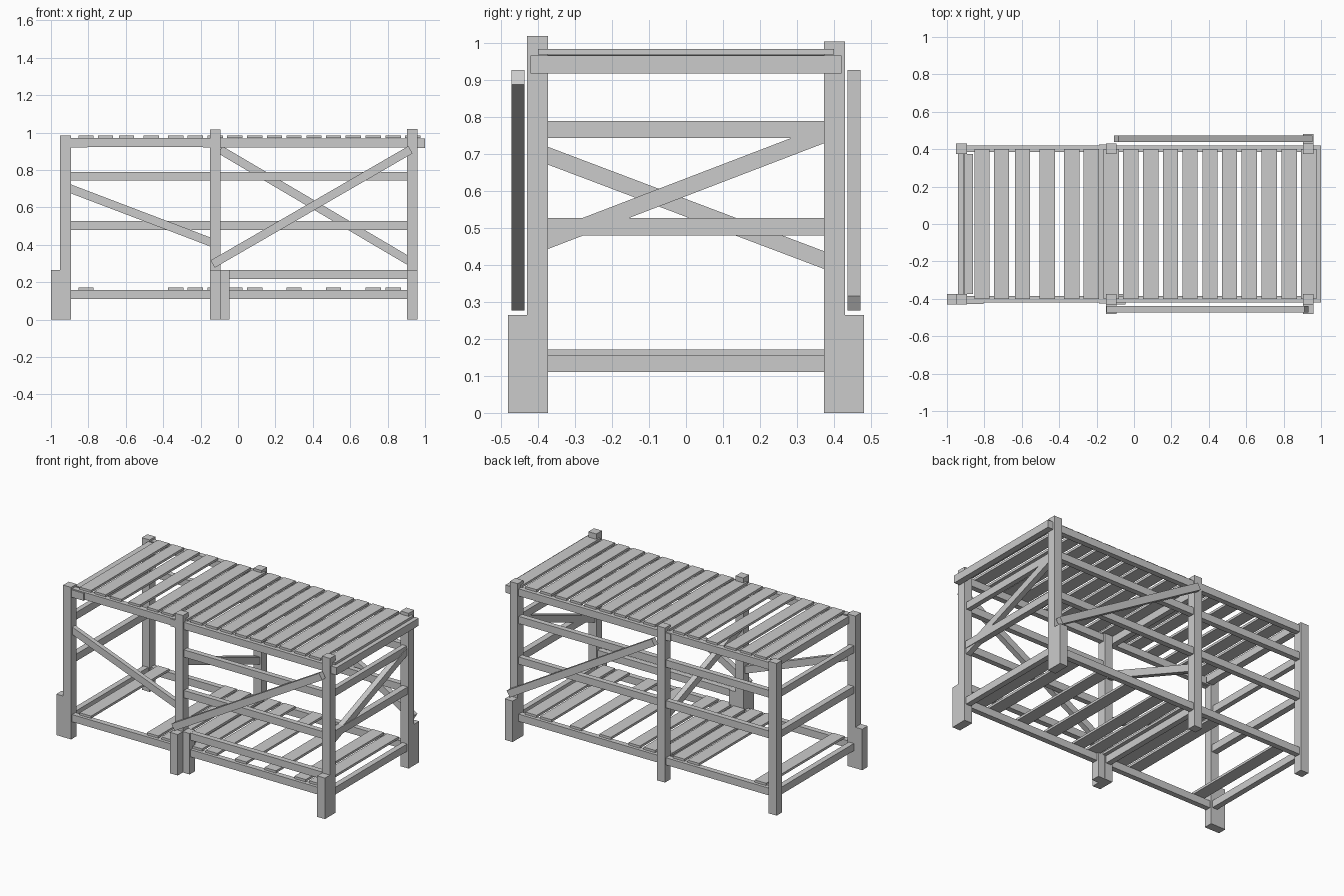
import bpy
from math import atan2, hypot
from mathutils import Vector

if "Cube" in bpy.data.objects:
    bpy.data.objects.remove(bpy.data.objects["Cube"])


def box(name, x0, x1, y0, y1, z0, z1):
    """Axis-aligned timber given by its limits."""
    bpy.ops.mesh.primitive_cube_add(size=1)
    ob = bpy.context.object
    ob.name = name
    ob.dimensions = (x1 - x0, y1 - y0, z1 - z0)
    ob.location = ((x0 + x1) / 2, (y0 + y1) / 2, (z0 + z1) / 2)
    return ob


def brace(name, a, b, thick, width=0.045):
    """Diagonal timber lying in an XZ or YZ plane."""
    a, b = Vector(a), Vector(b)
    d = b - a
    bpy.ops.mesh.primitive_cube_add(size=1, location=(a + b) / 2)
    ob = bpy.context.object
    ob.name = name
    if abs(d.x) > abs(d.y):
        ob.scale = (d.length, thick, width)
        ob.rotation_euler = (0, -atan2(d.z, d.x), 0)
    else:
        ob.scale = (thick, d.length, width)
        ob.rotation_euler = (atan2(d.z, d.y), 0, 0)
    return ob


PX = (-0.922, -0.122, 0.932)   # post centres along x
PY = 0.402
H = 0.0285                     # half post width

# Posts
for side, tops in ((-1, (0.984, 1.016, 1.02)), (1, (0.984, 1.0, 1.005))):
    for x, top in zip(PX, tops):
        box("post", x - H, x + H, side * PY - H, side * PY + H, 0, top)

# Foot blocks nailed beside the posts
FT = 0.265
box("foot_block_left", -1.0, -0.95, -0.43, -0.374, 0, FT)
box("foot_block_middle_side", -0.094, -0.045, -0.43, -0.374, 0, FT)
box("foot_block_middle_front", -0.15, -0.094, -0.482, -0.43, 0, FT)
box("foot_block_right_front", 0.904, 0.96, -0.482, -0.43, 0, FT)
box("foot_block_right_back", 0.904, 0.96, 0.43, 0.482, 0, FT)

# Long rails, bay by bay
bays = ((PX[0] + H, PX[1] - H), (PX[1] + H, PX[2] - H))
for side in (-1, 1):
    y0, y1 = sorted((side * 0.385, side * 0.42))
    for i, (x0, x1) in enumerate(bays):
        top = 0.971 if i == 0 else 0.968
        box("top_rail", x0, x1, y0, y1, top - 0.047, top)
        box("bottom_rail", x0, x1, y0, y1, 0.11, 0.157)
        if side == 1 or i == 1:
            box("upper_middle_rail", x0, x1, y0, y1, 0.743, 0.79)
            box("lower_middle_rail", x0, x1, y0, y1, 0.48, 0.527)
box("front_low_rail", -0.045, bays[1][1], -0.42, -0.385, 0.218, 0.264)
box("rail_splice", -0.893, -0.805, -0.428, -0.40, 0.92, 0.968)

# Cross rails at both ends
YI = PY - H
for x in (PX[0], PX[2]):
    box("end_upper_rail", x - 0.018, x + 0.014, -YI, YI, 0.743, 0.79)
    box("end_lower_rail", x - 0.018, x + 0.022, -YI, YI, 0.48, 0.527)
for x in PX:
    box("bottom_cross_rail", x - 0.018, x + 0.018, -YI, YI, 0.11, 0.157)

# Beams carrying the top
box("right_top_beam", 0.96, 1.0, -0.42, 0.42, 0.918, 0.967)
box("middle_top_beam", -0.187, -0.151, -0.425, 0.425, 0.92, 0.968)
box("left_top_beam", -0.905, -0.86, -YI, YI, 0.924, 0.971)

# Top slats
top_slats = (-0.813, -0.708, -0.596, -0.463, -0.332, -0.228, -0.121, -0.018,
             0.09, 0.195, 0.299, 0.406, 0.511, 0.617, 0.724, 0.83, 0.935)
for x in top_slats:
    box("top_slat", x - 0.041, x + 0.041, -0.4, 0.4, 0.97, 0.985)

# Shelf slats, some missing
for x in (-0.813, -0.332, -0.228, -0.121, -0.018, 0.09, 0.299, 0.511, 0.724, 0.83):
    r = YI if abs(x + 0.121) < 0.01 else 0.4
    box("shelf_slat", x - 0.041, x + 0.041, -r, r, 0.157, 0.172)

# Outer diagonal braces on the right bay
brace("front_outer_brace", (-0.135, -0.455, 0.297), (0.922, -0.455, 0.908), 0.035)
brace("back_outer_brace", (-0.095, 0.455, 0.908), (0.942, 0.455, 0.297), 0.035)

# Inner diagonal braces
brace("front_left_brace", (-0.905, -0.403, 0.703), (-0.135, -0.403, 0.41), 0.03)
brace("right_end_brace", (PX[2], -0.385, 0.463), (PX[2], 0.385, 0.758), 0.036)
brace("middle_brace", (PX[1], -0.385, 0.7), (PX[1], 0.385, 0.409), 0.036)
